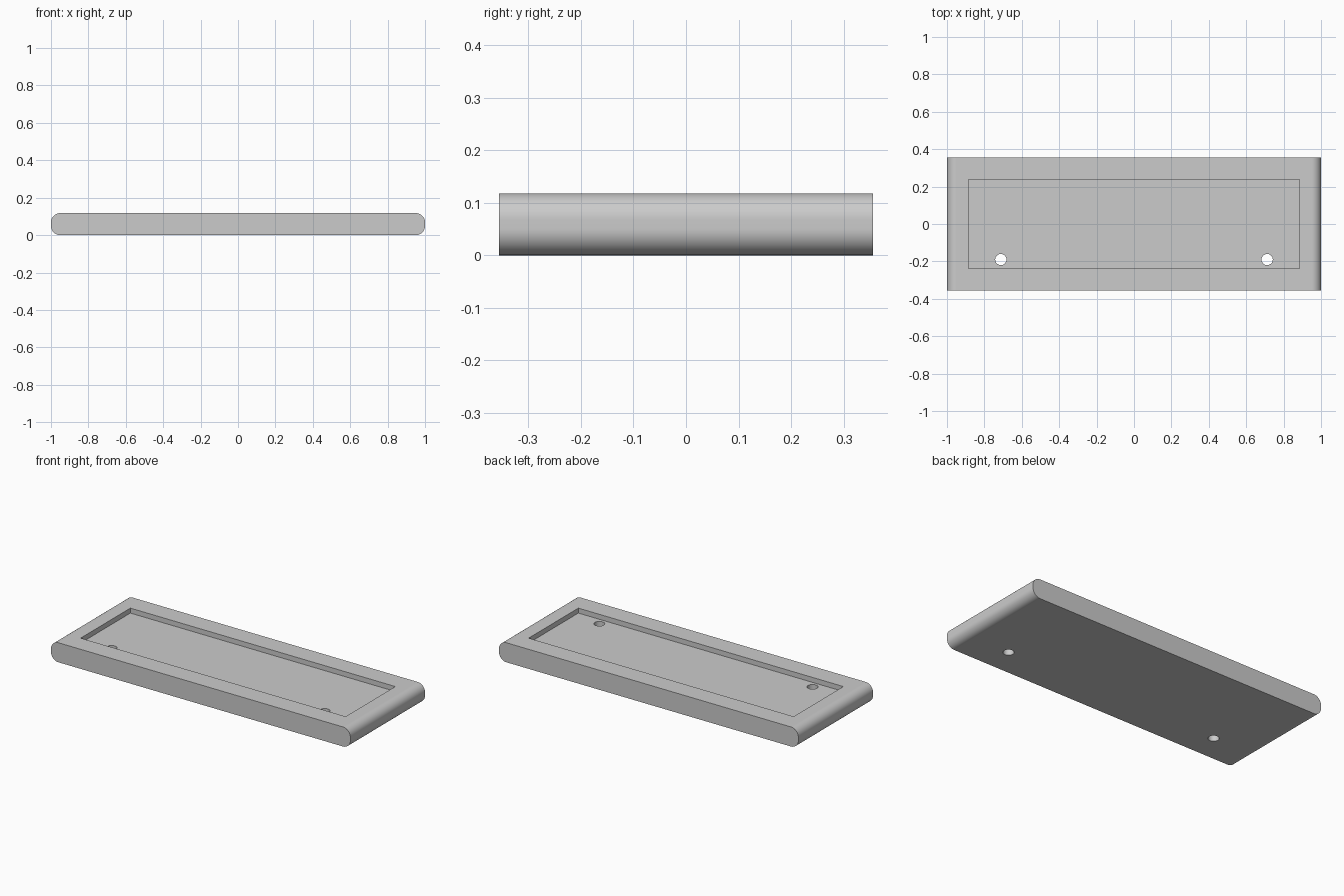
import bpy
import bmesh
import math

HALF_LENGTH, HALF_WIDTH, HEIGHT = 1.0, 0.356, 0.118
EDGE_RADIUS, ARC_STEPS = 0.05, 12
RECESS_X, RECESS_Y, RECESS_DEPTH = 0.885, 0.237, 0.03
HOLE_X, HOLE_Y, HOLE_RADIUS = 0.712, -0.19, 0.03

cube = bpy.data.objects.get("Cube")
if cube:
    bpy.data.objects.remove(cube, do_unlink=True)

grey = bpy.data.materials.new("plain grey")
grey.use_nodes = True
grey.diffuse_color = (0.6, 0.6, 0.6, 1)
grey.node_tree.nodes["Principled BSDF"].inputs["Base Color"].default_value = (0.6, 0.6, 0.6, 1)


def add_object(name, bm):
    bmesh.ops.recalc_face_normals(bm, faces=bm.faces)
    mesh = bpy.data.meshes.new(name)
    bm.to_mesh(mesh)
    bm.free()
    mesh.materials.append(grey)
    obj = bpy.data.objects.new(name, mesh)
    bpy.context.collection.objects.link(obj)
    return obj


def make_active(obj):
    bpy.ops.object.select_all(action="DESELECT")
    obj.select_set(True)
    bpy.context.view_layer.objects.active = obj


# Tray body: a rounded profile drawn from the front and extruded to the back
bm = bmesh.new()
corners = [(1, 1, 0), (-1, 1, 90), (-1, 0, 180), (1, 0, 270)]
profile = []
for side, top, start in corners:
    cx = side * (HALF_LENGTH - EDGE_RADIUS)
    cz = HEIGHT - EDGE_RADIUS if top else EDGE_RADIUS
    for i in range(ARC_STEPS + 1):
        a = math.radians(start + 90 * i / ARC_STEPS)
        profile.append(bm.verts.new((cx + EDGE_RADIUS * math.cos(a), -HALF_WIDTH,
                                     cz + EDGE_RADIUS * math.sin(a))))
end = bm.faces.new(profile)
extruded = bmesh.ops.extrude_face_region(bm, geom=[end], use_keep_orig=True)
bmesh.ops.translate(bm, vec=(0, 2 * HALF_WIDTH, 0),
                    verts=[g for g in extruded["geom"] if isinstance(g, bmesh.types.BMVert)])
tray = add_object("tray", bm)

# Cutter for the shallow recess in the top
bm = bmesh.new()
bmesh.ops.create_cube(bm, size=2)
bmesh.ops.scale(bm, vec=(RECESS_X, RECESS_Y, RECESS_DEPTH), verts=bm.verts)
bmesh.ops.translate(bm, vec=(0, 0, HEIGHT), verts=bm.verts)
cutters = [add_object("recess_cutter", bm)]

# Cutters for the two screw holes
for name, side in (("left", 1), ("right", -1)):
    bm = bmesh.new()
    bmesh.ops.create_cone(bm, cap_ends=True, segments=32, radius1=HOLE_RADIUS,
                          radius2=HOLE_RADIUS, depth=1)
    bmesh.ops.translate(bm, vec=(side * HOLE_X, HOLE_Y, 0), verts=bm.verts)
    cutters.append(add_object(name + "_hole_cutter", bm))

# Cut the recess and holes, then discard the cutters
make_active(tray)
for cutter in cutters:
    cutter.hide_render = True
    mod = tray.modifiers.new(cutter.name, "BOOLEAN")
    mod.operation = "DIFFERENCE"
    mod.solver = "EXACT"
    mod.object = cutter
    bpy.ops.object.modifier_apply(modifier=mod.name)
    bpy.data.objects.remove(cutter, do_unlink=True)

# Smooth rounded ends with flat faces kept even
make_active(tray)
bpy.ops.object.shade_smooth_by_angle(angle=math.radians(30))
weighted = tray.modifiers.new("even_shading", "WEIGHTED_NORMAL")
weighted.keep_sharp = True
